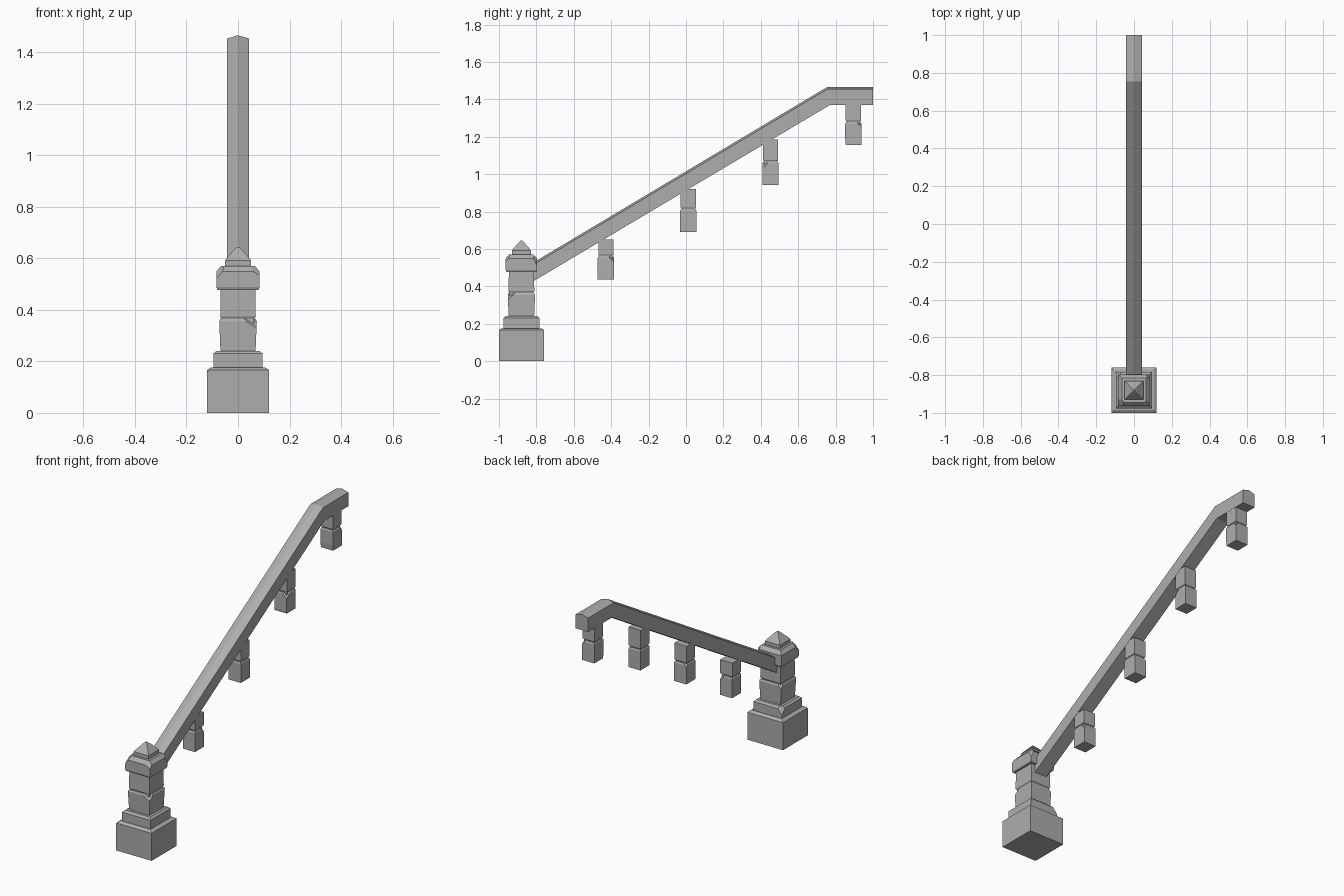
import bpy, bmesh
from mathutils import Vector

cube = bpy.data.objects.get("Cube")
if cube:
    bpy.data.objects.remove(cube, do_unlink=True)

stone = bpy.data.materials.new("grey_stone")
stone.use_nodes = True
GREY = (0.42, 0.42, 0.42, 1)
stone.diffuse_color = GREY
stone.node_tree.nodes["Principled BSDF"].inputs["Base Color"].default_value = GREY


def loft(name, rings, chips=()):
    """Skin a list of point rings, then slice off chips given as (point, outward normal)."""
    bm = bmesh.new()
    loops = [[bm.verts.new(p) for p in ring] for ring in rings]
    count = len(loops[0])
    for low, high in zip(loops, loops[1:]):
        for i in range(count):
            j = (i + 1) % count
            bm.faces.new((low[i], low[j], high[j], high[i]))
    bm.faces.new(loops[0][::-1])
    bm.faces.new(loops[-1])
    for point, normal in chips:
        cut = bmesh.ops.bisect_plane(bm, geom=bm.verts[:] + bm.edges[:] + bm.faces[:],
                                     plane_co=point, plane_no=normal, clear_outer=True)
        edges = [e for e in cut["geom_cut"] if isinstance(e, bmesh.types.BMEdge)]
        bmesh.ops.holes_fill(bm, edges=edges)
    bmesh.ops.recalc_face_normals(bm, faces=bm.faces[:])
    mesh = bpy.data.meshes.new(name)
    bm.to_mesh(mesh)
    bm.free()
    mesh.materials.append(stone)
    obj = bpy.data.objects.new(name, mesh)
    bpy.context.collection.objects.link(obj)
    return obj


def block(name, y, profile, depth=1.0, chips=()):
    """Square block from (half width, height) steps; chips are relative to its axis."""
    rings = [[(sx * h, y + sy * h * depth, z) for sx, sy in ((-1, -1), (1, -1), (1, 1), (-1, 1))]
             for h, z in profile]
    return loft(name, rings, [(Vector((0, y, 0)) + Vector(p), n) for p, n in chips])


# Newel post, stacked from the ground up
NEWEL = -0.88
block("newel_base", NEWEL, [(.12, 0), (.12, .167), (.106, .176)],
      chips=[((-.112, -.112, .17), (-1, -1, 1.5))])
block("newel_plinth", NEWEL, [(.096, .17), (.096, .23), (.084, .241)],
      chips=[((-.084, .084, .225), (-1, 1, .8))])
block("newel_lower_shaft", NEWEL, [(.068, .235), (.073, .355), (.068, .364)],
      chips=[((.062, -.062, .345), (.7, -1, 1.1)), ((-.066, .066, .352), (-1, 1, 1))])
block("newel_joint", NEWEL, [(.063, .35), (.063, .38)])
block("newel_upper_shaft", NEWEL, [(.065, .367), (.069, .374), (.067, .485)])
block("newel_cap", NEWEL, [(.08, .478), (.084, .488), (.084, .55), (.064, .571)],
      chips=[((-.072, -.072, .545), (-.9, -.6, .8)), ((.074, -.074, .55), (.6, -1, 1)),
             ((.076, .076, .54), (1, 1, .5))])
block("newel_neck", NEWEL, [(.05, .565), (.05, .592), (.044, .599)])
block("newel_finial", NEWEL, [(.046, .599), (.012, .638), (.005, .644)])

# Handrail with a shallow ridge, bent level at its upper end
SIDE = 0.042


def rail_section(y_top, y_low, top, low):
    return [(-SIDE, y_low, low), (SIDE, y_low, low), (SIDE, y_top, top - .012),
            (0, y_top, top), (-SIDE, y_top, top - .012)]


loft("handrail", [rail_section(-.812, -.812, .53, .43),
                  rail_section(.755, .77, 1.466, 1.37),
                  rail_section(1, 1, 1.466, 1.37)])

# Balusters: a chipped lower block, a narrow joint and an upper block inside the rail
balusters = [(-.428, .438, .65, [((.034, .034, .545), (1, 1, 1))]),
             (.012, .69, .92, [((-.036, .036, .805), (-1, 1, 1))]),
             (.452, .943, 1.185, [((0, -.043, .95), (0, -1, -.13)),
                                  ((.03, -.036, 1.05), (1, -.8, .9))]),
             (.895, 1.155, 1.40, [((.034, .036, 1.265), (1, .8, 1)),
                                  ((0, -.042, 1.17), (0, -1, -.1))])]
for i, (y, z, top, chips) in enumerate(balusters, 1):
    joint = z + .122
    block(f"baluster_lower_{i}", y, [(.041, z), (.041, joint - .008), (.037, joint)], 1.07, chips)
    block(f"baluster_joint_{i}", y, [(.034, joint - .02), (.034, joint + .02)])
    block(f"baluster_upper_{i}", y, [(.037, joint + .004), (.041, joint + .01), (.041, top)])
